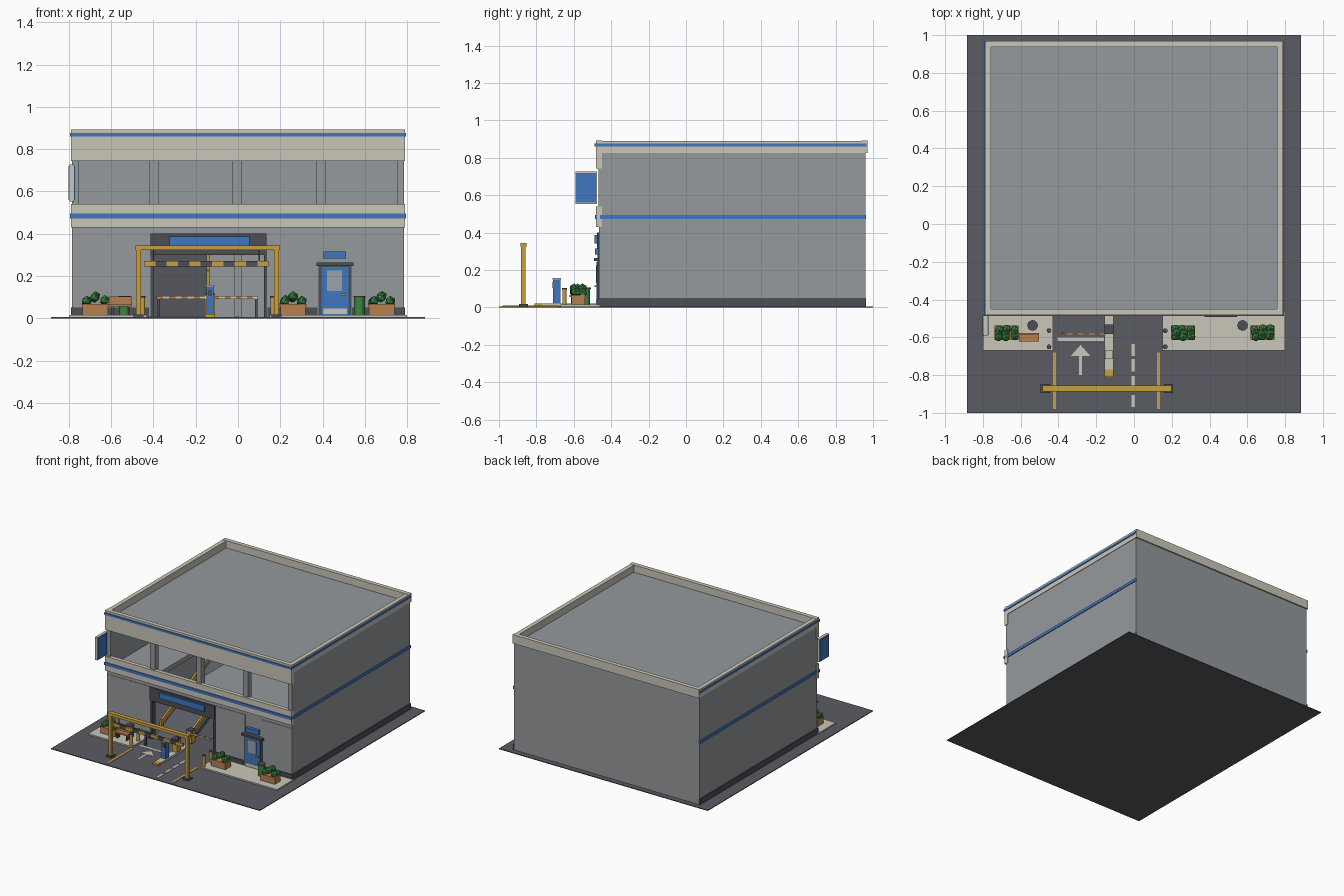
import bpy, bmesh, math, random
from mathutils import Vector

cube = bpy.data.objects.get("Cube")
if cube:
    bpy.data.objects.remove(cube)
random.seed(4)


def paint(name, r, g, b):
    m = bpy.data.materials.new(name)
    m.use_nodes = True
    m.diffuse_color = (r, g, b, 1)
    m.node_tree.nodes["Principled BSDF"].inputs["Base Color"].default_value = (r, g, b, 1)
    return m


WALL = paint("concrete grey", .30, .32, .335)
CREAM = paint("cream trim", .59, .565, .49)
BLUE = paint("blue", .05, .18, .52)
ROAD = paint("asphalt", .102, .107, .127)
DARK = paint("charcoal", .07, .077, .09)
YELLOW = paint("safety yellow", .59, .35, .05)
WOOD = paint("wood", .47, .22, .08)
GREEN = paint("leaf green", .045, .24, .06)
GLASS = paint("pale glass", .32, .37, .41)


def finish(name, bm, mat):
    mesh = bpy.data.meshes.new(name)
    bm.to_mesh(mesh)
    bm.free()
    mesh.materials.append(mat)
    ob = bpy.data.objects.new(name, mesh)
    bpy.context.collection.objects.link(ob)
    return ob


def box(name, x, y, z, mat):
    """Box from (low, high) ranges on each axis."""
    bm = bmesh.new()
    bmesh.ops.create_cube(bm, size=1)
    for v in bm.verts:
        v.co = Vector([(a + b) / 2 + c * (b - a) for c, (a, b) in zip(v.co, (x, y, z))])
    return finish(name, bm, mat)


def cylinder(name, x, y, z, r, mat, sides=12):
    bm = bmesh.new()
    bmesh.ops.create_cone(bm, cap_ends=True, segments=sides, radius1=r, radius2=r, depth=z[1] - z[0])
    bmesh.ops.translate(bm, verts=bm.verts, vec=(x, y, sum(z) / 2))
    return finish(name, bm, mat)


def prism(name, points, depth, mat):
    """Extrude a polygon along the given vector."""
    bm = bmesh.new()
    f = bm.faces.new([bm.verts.new(p) for p in points])
    new = bmesh.ops.extrude_face_region(bm, geom=[f])["geom"]
    bmesh.ops.translate(bm, verts=[g for g in new if isinstance(g, bmesh.types.BMVert)], vec=depth)
    bmesh.ops.recalc_face_normals(bm, faces=bm.faces)
    return finish(name, bm, mat)


def striped_bar(name, x, y, z, n, mats):
    step = (x[1] - x[0]) / n
    for i in range(n):
        a = x[0] + i * step
        box(f"{name}_{i}", (a, a + step), y, z, mats[i % 2])


# Ground, sidewalks and road paint
box("ground", (-.885, .885), (-1, 1), (0, .006), ROAD)
for side, x in (("right", (-.8, -.43)), ("left", (.15, .8))):
    box(side + "_sidewalk", x, (-.67, -.46), (.006, .016), CREAM)
for x in (-.42, .13):
    box("lane_edge_line", (x - .008, x + .008), (-.98, -.68), (.006, .009), YELLOW)
for y in (-.97, -.87, -.78, -.70):
    box("lane_dash", (-.013, .005), (y, y + .065), (.006, .008), CREAM)
box("stop_line", (-.405, -.16), (-.62, -.6), (.006, .008), CREAM)
arrow = [(-.275, -.8), (-.275, -.7), (-.23, -.7), (-.283, -.64), (-.336, -.7), (-.291, -.7), (-.291, -.8)]
prism("lane_arrow", [(x, y, .006) for x, y in arrow], (0, 0, .002), CREAM)

# Building shell
for s in (-1, 1):
    side = "left" if s > 0 else "right"
    def span(a, b): return tuple(sorted((s * a, s * b)))
    box(side + "_wall", span(.755, .785), (-.465, .96), (.006, .83), WALL)
    box(side + "_plinth", span(.78, .791), (-.472, .962), (.006, .05), DARK)
    box(side + "_middle_stripe", span(.78, .791), (-.46, .962), (.473, .495), BLUE)
    box(side + "_parapet", span(.757, .789), (-.48, .965), (.825, .89), CREAM)
    box(side + "_upper_stripe", span(.785, .794), (-.484, .965), (.86, .876), BLUE)
box("back_wall", (-.785, .785), (.93, .96), (.006, .83), WALL)
box("back_parapet", (-.79, .79), (.938, .97), (.825, .892), CREAM)
box("front_parapet", (-.79, .79), (-.482, -.45), (.825, .892), CREAM)
box("front_upper_stripe", (-.794, .794), (-.488, -.478), (.86, .876), BLUE)
box("roof", (-.77, .77), (-.46, .95), (.80, .836), WALL)

# Front facade
box("front_wall_right", (-.775, -.415), (-.467, -.435), (.006, .40), WALL)
box("front_wall_middle", (.13, .385), (-.467, -.435), (.006, .40), WALL)
box("front_wall_door", (.385, .53), (-.462, -.435), (.006, .40), WALL)
box("front_wall_left", (.53, .775), (-.467, -.435), (.006, .40), WALL)
box("front_lintel", (-.785, .785), (-.464, -.435), (.40, .44), WALL)
for x in ((-.79, -.42), (.14, .375), (.54, .79)):
    box("front_plinth", x, (-.474, -.46), (.006, .05), DARK)
for z, name in (((.43, .54), "lower"), ((.743, .83), "upper")):
    box(name + "_front_band", (-.79, .79), (-.48, -.45), z, CREAM)
box("front_middle_stripe", (-.794, .794), (-.486, -.475), (.473, .495), BLUE)
for x in (-.775, -.397, -.005, .393, .773):
    box("facade_column", (x - .021 if x > -.7 else -.785, min(x + .021, .785)),
        (-.468, -.425), (.53, .75), WALL)

# Garage interior and ramp
for x, y in (((-.76, -.42), (-.44, .94)), ((-.13, .76), (-.44, .94)),
             ((-.42, -.13), (.55, .94)), ((-.42, -.13), (-.44, -.36))):
    box("upper_floor", x, y, (.43, .465), WALL)
prism("ramp", [(-.41, -.42, .007), (-.41, .55, .462), (-.41, .55, .43), (-.41, -.35, .007)],
      (.27, 0, 0), ROAD)
for x in (-.412, -.15):
    prism("ramp_rail", [(x, -.36, .10), (x, .55, .53), (x, .55, .49), (x, -.36, .06)],
          (.014, 0, 0), YELLOW)
    for y in (-.35, -.1, .15, .4):
        z = .007 + (y + .42) * .47
        box("rail_post", (x, x + .014), (y, y + .014), (z, z + .07), YELLOW)
for x in (0, .393):
    for y in (.1, .55):
        box("interior_column", (x - .02, x + .02), (y, y + .04), (.006, .43), WALL)

# Entrance header, jambs and sign
box("entrance_header", (-.415, .135), (-.476, -.42), (.30, .40), DARK)
box("entrance_sign", (-.325, .055), (-.488, -.474), (.343, .387), BLUE)
for x in (-.413, .122):
    box("entrance_jamb", (x, x + .016), (-.474, -.43), (.006, .31), DARK)

# Door with canopy and sign
box("door_frame", (.382, .536), (-.474, -.455), (.016, .255), DARK)
box("door", (.395, .523), (-.479, -.47), (.016, .243), BLUE)
box("door_window", (.422, .492), (-.482, -.476), (.13, .225), GLASS)
box("door_kick_plate", (.403, .515), (-.482, -.476), (.02, .045), CREAM)
box("door_handle", (.49, .51), (-.488, -.478), (.108, .118), YELLOW)
box("door_canopy", (.372, .546), (-.492, -.455), (.248, .264), DARK)
box("door_sign", (.405, .512), (-.486, -.46), (.283, .316), BLUE)

# Blade sign on the facade corner
box("blade_sign_frame", (-.798, -.776), (-.592, -.475), (.553, .727), CREAM)
box("blade_sign_right_panel", (-.803, -.797), (-.587, -.482), (.56, .72), BLUE)
box("blade_sign_left_panel", (-.777, -.771), (-.587, -.482), (.56, .72), BLUE)

# Height limit gantry
for x in (-.47, .182):
    box("gantry_post", (x - .012, x + .012), (-.882, -.858), (.006, .33), YELLOW)
    box("gantry_foot", (x - .024, x + .024), (-.894, -.846), (.006, .018), DARK)
box("gantry_beam", (-.485, .198), (-.886, -.854), (.323, .345), YELLOW)
striped_bar("height_bar", (-.445, .145), (-.878, -.862), (.246, .27), 11, (YELLOW, DARK))
for x in (-.4, .1):
    box("height_bar_hanger", (x - .003, x + .003), (-.873, -.867), (.265, .33), DARK)

# Ticket island with kiosk and barriers
box("island", (-.157, -.108), (-.77, -.44), (.006, .02), CREAM)
box("island_nose", (-.157, -.108), (-.81, -.77), (.006, .021), YELLOW)
box("ticket_kiosk", (-.15, -.115), (-.712, -.672), (.02, .152), BLUE)
box("kiosk_cap", (-.153, -.112), (-.715, -.669), (.15, .158), CREAM)
box("kiosk_screen", (-.143, -.122), (-.715, -.71), (.105, .135), DARK)
for y, x, tip in ((-.575, (-.385, -.15), -.375), (-.40, (-.115, .095), .086)):
    box("barrier_cabinet", (-.155, -.11), (y - .005, y + .04), (.02, .11), YELLOW)
    box("barrier_cabinet_cap", (-.157, -.108), (y - .007, y + .042), (.11, .118), DARK)
    striped_bar("barrier_arm", x, (y - .012, y - .002), (.092, .106), 8, (WOOD, CREAM))
    box("barrier_rest", (tip - .006, tip + .006), (y - .012, y), (.006, .092), DARK)

# Bollards
for x in (-.45, .165):
    for y in (-.65, -.565):
        cylinder("bollard", x, y, (.006, .095), .011, YELLOW)
        cylinder("bollard_cap", x, y, (.095, .105), .0125, DARK)

# Planters with leafy bushes
for x in (-.675, .26, .68):
    box("planter", (x - .06, x + .06), (-.612, -.54), (.016, .06), WOOD)
    box("planter_rim", (x - .064, x + .064), (-.615, -.537), (.056, .067), WOOD)
    bm = bmesh.new()
    for i in range(9):
        c = Vector((x - .04 + .04 * (i % 3), -.595 + .019 * (i // 3), .083 + .017 * (i % 3 == 1)))
        c += Vector([random.uniform(-.005, .005) for _ in range(3)])
        ball = bmesh.ops.create_icosphere(bm, subdivisions=1, radius=.024)["verts"]
        bmesh.ops.translate(bm, verts=ball, vec=c)
    finish("bush", bm, GREEN)

# Bins and bench
for x in (-.537, .575):
    cylinder("bin", x, -.537, (.016, .098), .025, GREEN)
    cylinder("bin_lid", x, -.537, (.098, .106), .028, DARK)
box("bench_seat", (-.608, -.502), (-.622, -.578), (.055, .066), WOOD)
box("bench_back", (-.608, -.502), (-.585, -.577), (.066, .104), WOOD)
for x in (-.598, -.52):
    box("bench_leg", (x, x + .008), (-.615, -.583), (.016, .056), DARK)
